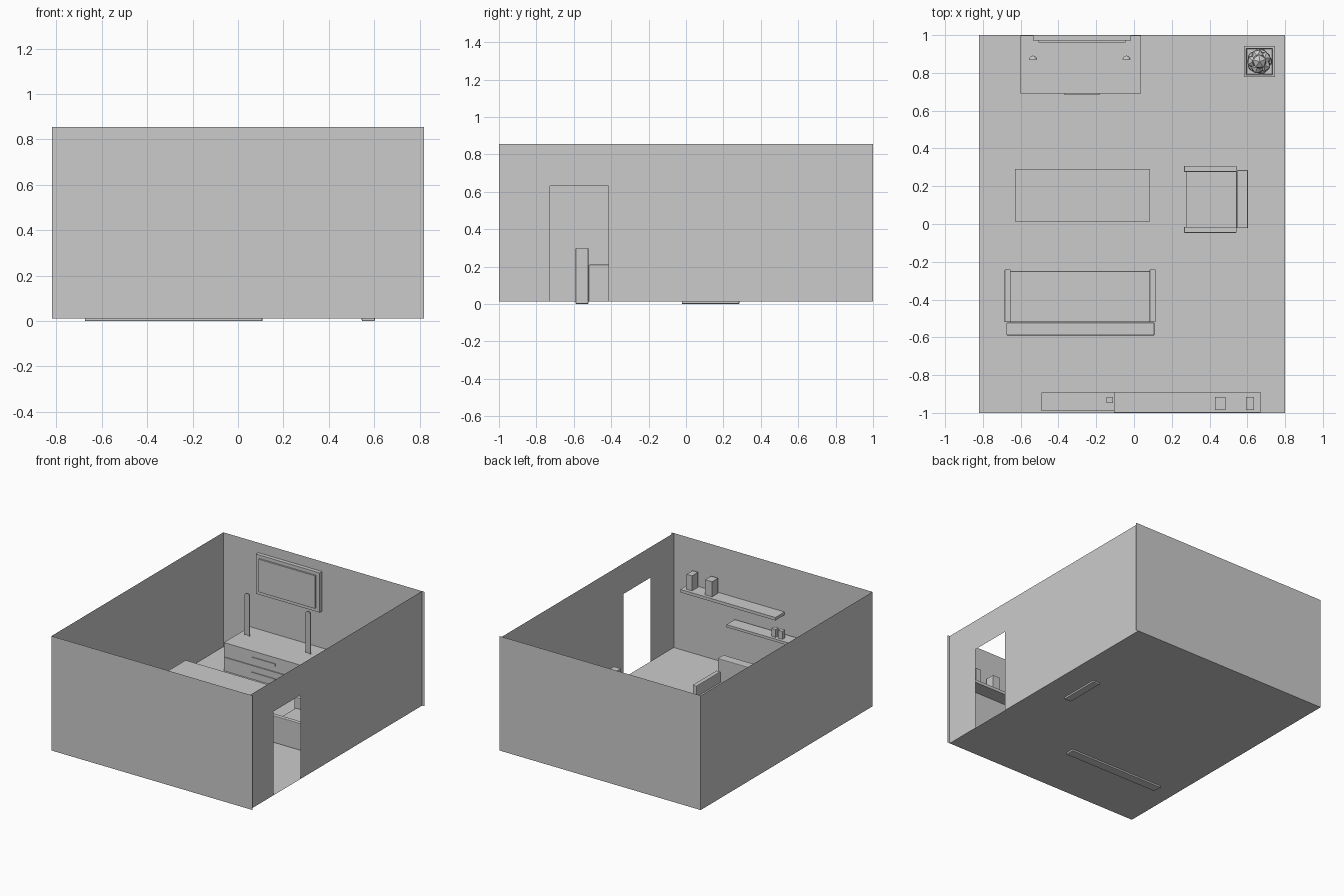
import bpy, bmesh, math, random
from mathutils import Vector, Matrix

if "Cube" in bpy.data.objects:
    bpy.data.objects.remove(bpy.data.objects["Cube"])

F = 0.012  # floor level


def finish(name, bm):
    me = bpy.data.meshes.new(name)
    bm.to_mesh(me)
    bm.free()
    ob = bpy.data.objects.new(name, me)
    bpy.context.collection.objects.link(ob)
    return ob


def face(name, pts):
    bm = bmesh.new()
    bm.faces.new([bm.verts.new(p) for p in pts])
    return finish(name, bm)


def box(name, x, y, z, bevel=0):
    bm = bmesh.new()
    bmesh.ops.create_cube(bm, size=1)
    for v in bm.verts:
        v.co = Vector([a + (b - a) * (c + 0.5) for (a, b), c in zip((x, y, z), v.co)])
    ob = finish(name, bm)
    if bevel:
        m = ob.modifiers.new("soft_edges", 'BEVEL')
        m.width, m.segments = bevel, 2
    return ob


# Room shell: thin floor and walls, doorway cut out of the right wall
W, T = 0.82, 0.855
face("floor", [(-W, -1, F), (0.8, -1, F), (0.8, 1, F), (-W, 1, F)])
face("front_wall", [(-W, -1, F), (W, -1, F), (W, -1, T), (-W, -1, T)])
face("back_wall", [(W, 1, F), (-W, 1, F), (-W, 1, T), (W, 1, T)])
face("left_wall", [(-W, 1, F), (-W, -1, F), (-W, -1, T), (-W, 1, T)])
outline = [(-1, F), (-0.728, F), (-0.728, 0.63), (-0.415, 0.63),
           (-0.415, F), (1, F), (1, T), (-1, T)]
face("doorway_wall", [(0.8, y, z) for y, z in outline])

# Sofa facing the television
B = 0.004
box("sofa_seat", (-0.655, 0.085), (-0.52, -0.25), (F, 0.13), B)
box("sofa_back", (-0.675, 0.108), (-0.59, -0.522), (0, 0.30), B)
for side, x in (("left", -0.685), ("right", 0.083)):
    box(f"sofa_{side}_arm", (x, x + 0.032), (-0.52, -0.24), (F, 0.21), B)

# Armchair facing left
box("armchair_seat", (0.275, 0.545), (-0.02, 0.28), (F, 0.13), B)
box("armchair_back", (0.545, 0.603), (-0.022, 0.285), (0, 0.30), B)
for side, y in (("front", -0.047), ("rear", 0.276)):
    box(f"armchair_{side}_arm", (0.265, 0.543), (y, y + 0.032), (F, 0.21), B)

# Coffee table
box("table_top", (-0.63, 0.085), (0.012, 0.29), (0.215, 0.235))
for i, x in enumerate((-0.63, 0.06)):
    for j, y in enumerate((0.012, 0.265)):
        box(f"table_leg_{i}{j}", (x, x + 0.025), (y, y + 0.025), (F, 0.215))

# Media cabinet with two drawers
box("cabinet_body", (-0.60, 0.037), (0.70, 0.997), (F, 0.22))
for name, z0, z1, h in (("lower", F, 0.112, 0.055), ("upper", 0.116, 0.22, 0.166)):
    box(f"{name}_drawer", (-0.60, 0.037), (0.692, 0.70), (z0, z1))
    box(f"{name}_drawer_handle", (-0.37, -0.18), (0.686, 0.692), (h - 0.01, h + 0.01))

# Television on the back wall
box("tv_frame", (-0.535, -0.015), (0.972, 1.0), (0.49, 0.782))
box("tv_screen", (-0.505, -0.045), (0.96, 0.975), (0.515, 0.757))

# Speakers: flat front, half-round back, domed top
for side, cx in (("left", -0.535), ("right", -0.04)):
    bm = bmesh.new()
    r, n = 0.021, 10
    path = [(r, 0.22)] + [(r * math.cos(i * math.pi / 12), 0.51 + r * math.sin(i * math.pi / 12))
                          for i in range(6)] + [(0, 0.51 + r)]
    vs = [bm.verts.new((cx + px, 0.87, pz)) for px, pz in path]
    es = [bm.edges.new(p) for p in zip(vs, vs[1:])]
    bmesh.ops.spin(bm, geom=vs + es, cent=(cx, 0.87, 0), axis=(0, 0, 1),
                   angle=math.pi, steps=n)
    bmesh.ops.remove_doubles(bm, verts=bm.verts, dist=1e-5)
    bmesh.ops.holes_fill(bm, edges=bm.edges, sides=0)
    bmesh.ops.recalc_face_normals(bm, faces=bm.faces)
    ob = finish(f"{side}_speaker", bm)
    bpy.context.view_layer.objects.active = ob
    ob.select_set(True)
    bpy.ops.object.shade_smooth_by_angle()
    ob.select_set(False)

# Wall shelves and the objects on them
box("upper_shelf", (-0.105, 0.67), (-0.997, -0.89), (0.495, 0.517))
box("lower_shelf", (-0.49, 0.295), (-0.99, -0.892), (0.338, 0.357))
for i, x in enumerate((0.428, 0.592)):
    w = 0.057 if i == 0 else 0.043
    box(f"tall_ornament_{i}", (x, x + w), (-0.985, -0.915), (0.517, 0.628))
for i, x in enumerate((-0.145, -0.09)):
    box(f"small_ornament_{i}", (x, x + 0.035), (-0.947, -0.915), (0.357, 0.415))

# Tapered square planter, open at the top
px, py = 0.664, 0.86


def ring(bm, h, z):
    return [bm.verts.new((px + sx * h, py + sy * h, z))
            for sx, sy in ((-1, -1), (1, -1), (1, 1), (-1, 1))]


bm = bmesh.new()
rings = [ring(bm, h, z) for h, z in ((0.065, F), (0.082, 0.15), (0.07, 0.15), (0.067, 0.13))]
bm.faces.new(rings[0][::-1])
for a, b in zip(rings, rings[1:]):
    for i in range(4):
        j = (i + 1) % 4
        bm.faces.new((a[i], a[j], b[j], b[i]))
bm.faces.new(rings[-1])
finish("planter", bm)

# Faceted foliage clump
random.seed(4)
bm = bmesh.new()
blobs = [(0, 0, 0.31, 0.042)]
for k in range(10):
    a = k * math.tau / 5 + (0.6 if k > 4 else 0)
    d, z, r = (0.036, 0.19, 0.036) if k < 5 else (0.033, 0.25, 0.036)
    blobs.append((d * math.cos(a), d * math.sin(a), z + random.uniform(-0.01, 0.01), r))
for x, y, z, r in blobs:
    m = Matrix.Translation((px + x, py + y, z)) @ Matrix.Rotation(random.uniform(0, 3), 4, 'Z')
    bmesh.ops.create_icosphere(bm, subdivisions=1, radius=r, matrix=m)
finish("foliage", bm)
box("plant_stem", (px - 0.01, px + 0.01), (py - 0.01, py + 0.01), (0.13, 0.25))
